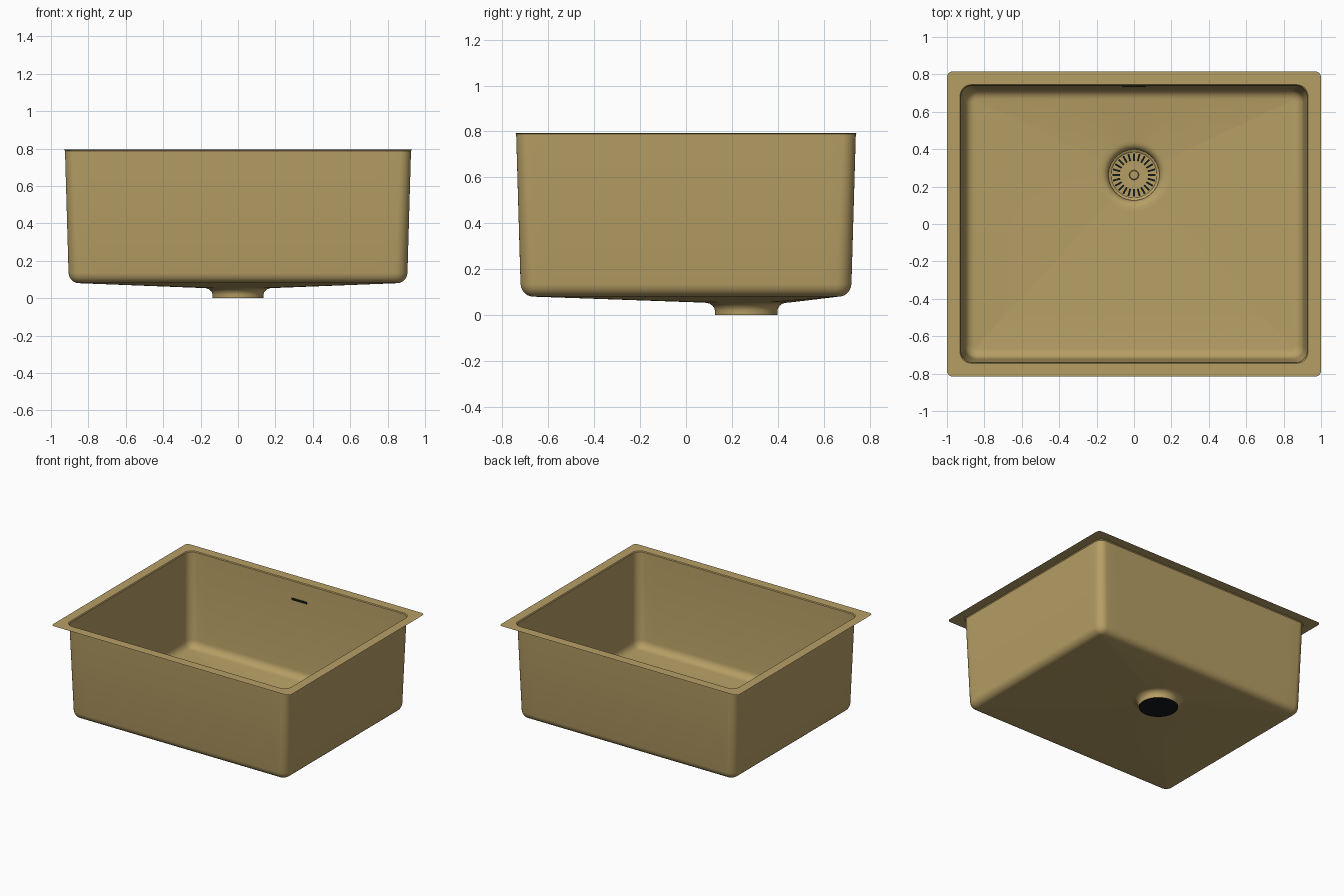
import bpy, bmesh, math
from mathutils import Matrix, Vector

if "Cube" in bpy.data.objects:
    bpy.data.objects.remove(bpy.data.objects["Cube"])

DRAIN = Vector((0, 0.262, 0))


def material(name, rgb):
    m = bpy.data.materials.new(name)
    m.diffuse_color = (*rgb, 1)
    m.use_nodes = True
    m.node_tree.nodes["Principled BSDF"].inputs["Base Color"].default_value = m.diffuse_color
    return m


BRASS = material("brushed brass", (0.47, 0.345, 0.13))
DARK = material("dark opening", (0.006, 0.009, 0.010))


def finish(bm, name, mat, angle=35):
    me = bpy.data.meshes.new(name)
    bm.to_mesh(me)
    bm.free()
    ob = bpy.data.objects.new(name, me)
    bpy.context.collection.objects.link(ob)
    me.materials.append(mat)
    bpy.ops.object.select_all(action='DESELECT')
    ob.select_set(True)
    bpy.context.view_layer.objects.active = ob
    bpy.ops.object.shade_smooth_by_angle(angle=math.radians(angle))
    return ob


def rounded_rect(hx, hy, z, r, corner=8, side=20):
    """Counter-clockwise loop with evenly divided sides."""
    pts = []
    for k, (sx, sy) in enumerate([(1, 1), (-1, 1), (-1, -1), (1, -1)]):
        for i in range(corner + 1):
            a = math.pi / 2 * (k + i / corner)
            pts.append(Vector((sx * (hx - r) + r * math.cos(a),
                               sy * (hy - r) + r * math.sin(a), z)))
        nx, ny = [(-1, 1), (-1, -1), (1, -1), (1, 1)][k]
        a = math.pi / 2 * (k + 1)
        end = Vector((nx * (hx - r) + r * math.cos(a),
                      ny * (hy - r) + r * math.sin(a), z))
        start = pts[-1]
        pts += [start.lerp(end, i / side) for i in range(1, side)]
    return pts


def loft(bm, loops):
    rings = [[bm.verts.new(p) for p in lp] for lp in loops]
    for a, b in zip(rings, rings[1:]):
        n = len(a)
        for i in range(n):
            bm.faces.new((a[i], a[(i + 1) % n], b[(i + 1) % n], b[i]))
    return rings


def lathe(name, profile, mat, cap=False, seg=64):
    bm = bmesh.new()
    loops = [[DRAIN + Vector((r * math.cos(2 * math.pi * i / seg),
                              r * math.sin(2 * math.pi * i / seg), z))
              for i in range(seg)] for r, z in profile]
    rings = loft(bm, loops)
    if cap:
        bm.faces.new(rings[-1])
    return finish(bm, name, mat)


# Basin: flange, tapered walls, bottom fillet, floor falling to the drain
loops = [rounded_rect(1.0, 0.815, 0.794, 0.03),
         rounded_rect(0.93, 0.745, 0.794, 0.06),
         rounded_rect(0.925, 0.74, 0.788, 0.058),
         rounded_rect(0.906, 0.721, 0.135, 0.065)]
R = 0.055
for i in range(1, 8):
    a = math.pi / 2 * i / 7
    inset = R * (1 - math.cos(a))
    loops.append(rounded_rect(0.905 - inset, 0.72 - inset,
                              0.135 - R * math.sin(a), 0.065 - inset))
edge = loops[-1]
for t in (0.25, 0.5, 0.75, 1.0):
    ring = []
    for p in edge:
        d = Vector((p.x - DRAIN.x, p.y - DRAIN.y, 0)).normalized() * 0.186
        q = DRAIN + d
        q.z = 0.054
        ring.append(p.lerp(q, t))
    loops.append(ring)
bm = bmesh.new()
loft(bm, loops)
finish(bm, "basin", BRASS)

# Drain outlet: flared collar and short pipe, closed by a dark opening
lathe("drain_outlet", [(0.19, 0.0545), (0.172, 0.053), (0.158, 0.049),
                       (0.147, 0.041), (0.139, 0.03), (0.136, 0.02),
                       (0.136, 0.0)], BRASS)
lathe("outlet_opening", [(0.135, 0.001), (0.05, 0.001)], DARK, cap=True)

# Strainer with a raised lip and centre knob
lathe("strainer", [(0.136, 0.030), (0.130, 0.029), (0.122, 0.022), (0.07, 0.020),
                   (0.03, 0.020)], BRASS, cap=True)
lathe("strainer_knob", [(0.026, 0.020), (0.026, 0.031), (0.022, 0.035)],
      BRASS, cap=True, seg=32)

# Radial strainer slots
bm = bmesh.new()
N = 24
for i in range(N):
    m = (Matrix.Translation(DRAIN + Vector((0, 0, 0.0215)))
         @ Matrix.Rotation(2 * math.pi * i / N, 4, 'Z')
         @ Matrix.Translation((0.096, 0, 0))
         @ Matrix.Diagonal((0.040, 0.010, 0.003, 1)))
    bmesh.ops.create_cube(bm, size=1, matrix=m)
finish(bm, "strainer_slots", DARK)

# Overflow slot high on the inside of the back wall
bm = bmesh.new()
bmesh.ops.create_cube(bm, size=1, matrix=Matrix.Translation((0, 0.7335, 0.655))
                      @ Matrix.Diagonal((0.13, 0.004, 0.016, 1)))
finish(bm, "overflow_slot", DARK)
